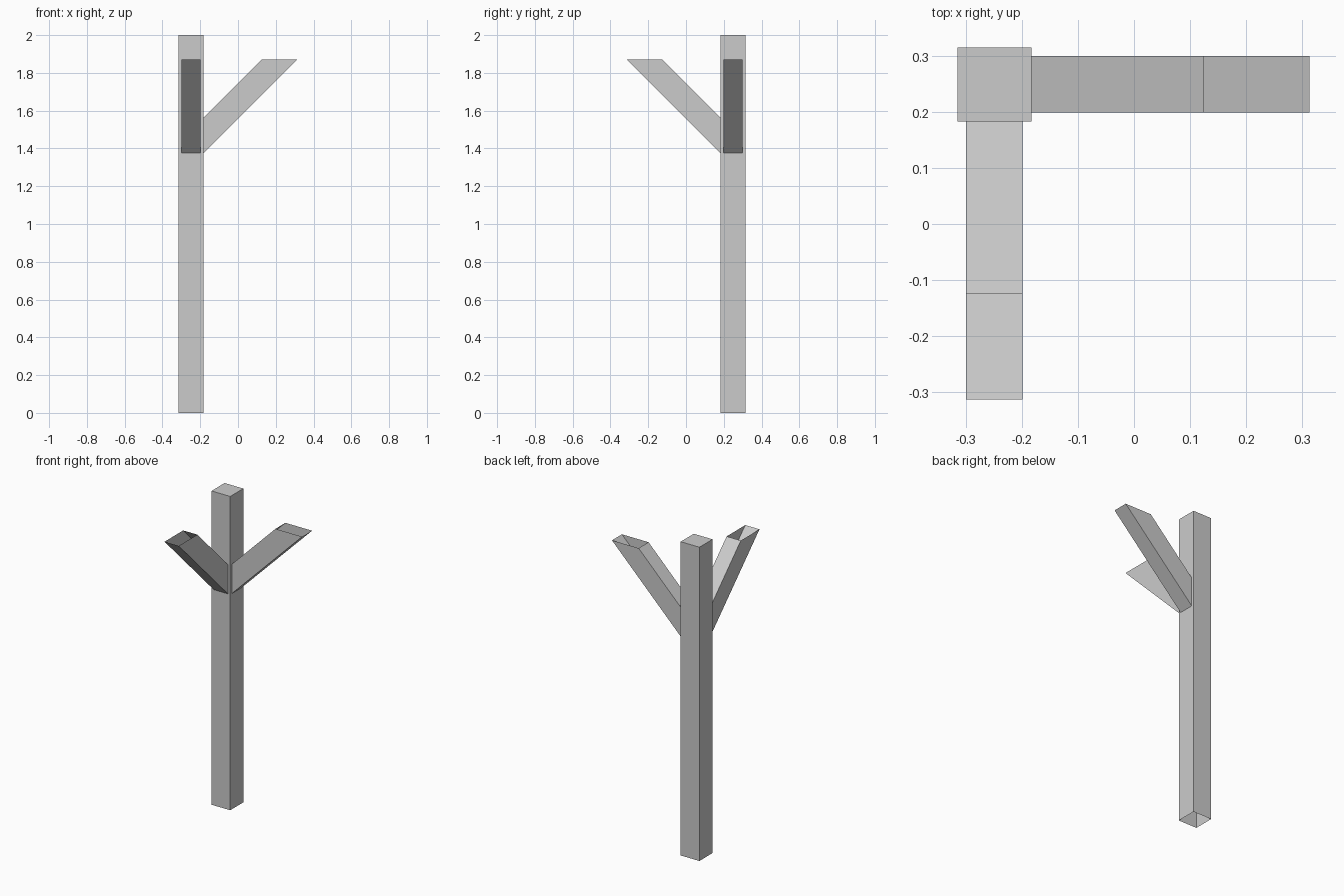
import bpy, bmesh

if "Cube" in bpy.data.objects:
    bpy.data.objects.remove(bpy.data.objects["Cube"])

C = 0.249       # post centre offset from the origin
H = 0.066       # post half width
W = 0.05        # brace half width


def tube(name, start, end, cap_end=False):
    """Four-sided tube between two matching loops, optionally capped at the end."""
    bm = bmesh.new()
    a = [bm.verts.new(p) for p in start]
    b = [bm.verts.new(p) for p in end]
    for i in range(4):
        j = (i + 1) % 4
        bm.faces.new((a[i], a[j], b[j], b[i]))
    if cap_end:
        bm.faces.new(b)
    bmesh.ops.recalc_face_normals(bm, faces=bm.faces)
    # open tubes: make sure the walls face away from the tube axis
    centre = sum((v.co for v in bm.verts), bm.verts[:][0].co * 0) / 8
    f = bm.faces[:][0]
    if f.normal.dot(f.calc_center_median() - centre) < 0:
        bmesh.ops.reverse_faces(bm, faces=bm.faces)
    mesh = bpy.data.meshes.new(name)
    bm.to_mesh(mesh)
    bm.free()
    obj = bpy.data.objects.new(name, mesh)
    bpy.context.collection.objects.link(obj)
    return obj


# Upright post, open underneath
square = [(-C + sx * H, C + sy * H) for sx, sy in ((-1, -1), (1, -1), (1, 1), (-1, 1))]
tube("post", [(x, y, 0) for x, y in square], [(x, y, 2) for x, y in square], True)

# Slanted braces with open level tops: (distance along, side, height)
inner = [(-C + H, -W, 1.375), (-C + H, W, 1.375), (-C + H, W, 1.562), (-C + H, -W, 1.562)]
outer = [(0.313, -W, 1.87), (0.313, W, 1.87), (0.125, W, 1.87), (0.125, -W, 1.87)]
to_right = lambda p: (p[0], C + p[1], p[2])
to_front = lambda p: (-C + p[1], -p[0], p[2])
for name, place in (("right_brace", to_right), ("front_brace", to_front)):
    tube(name, [place(p) for p in inner], [place(p) for p in outer])
